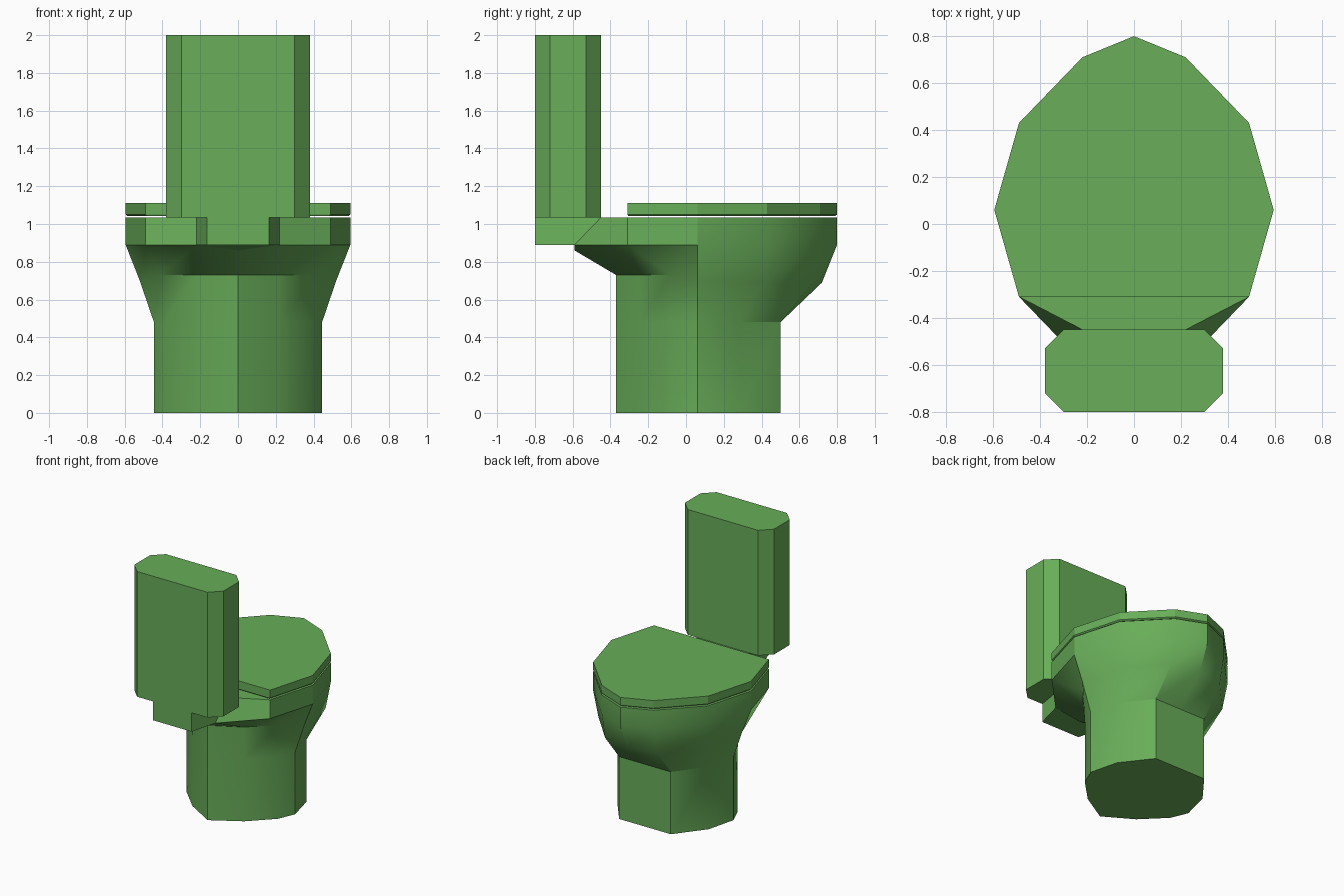
import bpy
import bmesh
import math

cube = bpy.data.objects.get("Cube")
if cube:
    bpy.data.objects.remove(cube, do_unlink=True)

green = bpy.data.materials.new("green")
green.use_nodes = True
colour = (0.14, 0.42, 0.10, 1.0)
green.diffuse_color = colour
green.node_tree.nodes["Principled BSDF"].inputs["Base Color"].default_value = colour


def full_ring(half):
    """Close a half outline (+x side) by mirroring it; points on x = 0 are shared."""
    return half + [(-x, y, z) for x, y, z in reversed(half) if x > 0]


def flat(outline, z, scale=1.0):
    """Lift a 2D outline to a height."""
    return [(x * scale, y * scale, z) for x, y in outline]


def loft(name, half_rings, smooth=False):
    """Skin a stack of mirrored rings and cap both ends."""
    bm = bmesh.new()
    rings = [[bm.verts.new(p) for p in full_ring(h)] for h in half_rings]
    for low, high in zip(rings, rings[1:]):
        n = len(low)
        for i in range(n):
            j = (i + 1) % n
            bm.faces.new((low[i], low[j], high[j], high[i]))
    bm.faces.new(rings[0])
    bm.faces.new(rings[-1])
    bmesh.ops.recalc_face_normals(bm, faces=bm.faces)
    mesh = bpy.data.meshes.new(name)
    bm.to_mesh(mesh)
    bm.free()
    mesh.materials.append(green)
    obj = bpy.data.objects.new(name, mesh)
    bpy.context.collection.objects.link(obj)
    if smooth:
        bpy.ops.object.select_all(action="DESELECT")
        obj.select_set(True)
        bpy.context.view_layer.objects.active = obj
        bpy.ops.object.shade_smooth_by_angle(angle=math.radians(30))
    return obj


# Shared outlines, running along the +x side
foot = [(0, -0.37), (0.22, -0.24), (0.39, -0.07), (0.445, 0.06),
        (0.39, 0.28), (0.22, 0.5), (0, 0.5)]
seat_edge = [(0.49, -0.31), (0.595, 0.06), (0.49, 0.43), (0.22, 0.71), (0, 0.8)]

# Pedestal and bowl: straight foot, flared waist, upright rim
waist = [(0, -0.37, 0.73), (0.22, -0.25, 0.73), (0.41, -0.08, 0.73),
         (0.52, 0.06, 0.70), (0.46, 0.41, 0.69), (0.22, 0.67, 0.69), (0, 0.72, 0.69)]
rim_low = [(0, -0.59, 0.86), (0.22, -0.59, 0.89)] + flat(seat_edge, 0.89)
rim_top = flat([(0, -0.45), (0.22, -0.45)] + seat_edge, 1.035)
loft("bowl", [flat(foot, 0), flat(foot, 0.48), waist, rim_low, rim_top], smooth=True)

# Shelf that carries the tank
shelf_end = [(0.165, -0.8), (0, -0.8)]
loft("tank_shelf", [rim_low[:2] + flat(shelf_end, 0.89),
                    rim_top[:2] + flat(shelf_end, 1.035)])

# Closed lid with a slightly tucked-in underside
loft("lid", [flat(seat_edge, 1.042, 0.985), flat(seat_edge, 1.05), flat(seat_edge, 1.11)])

# Tank with chamfered corners
tank = [(0.3, -0.8), (0.38, -0.72), (0.38, -0.53), (0.3, -0.45)]
loft("tank", [flat(tank, 1.035), flat(tank, 2.0)])
